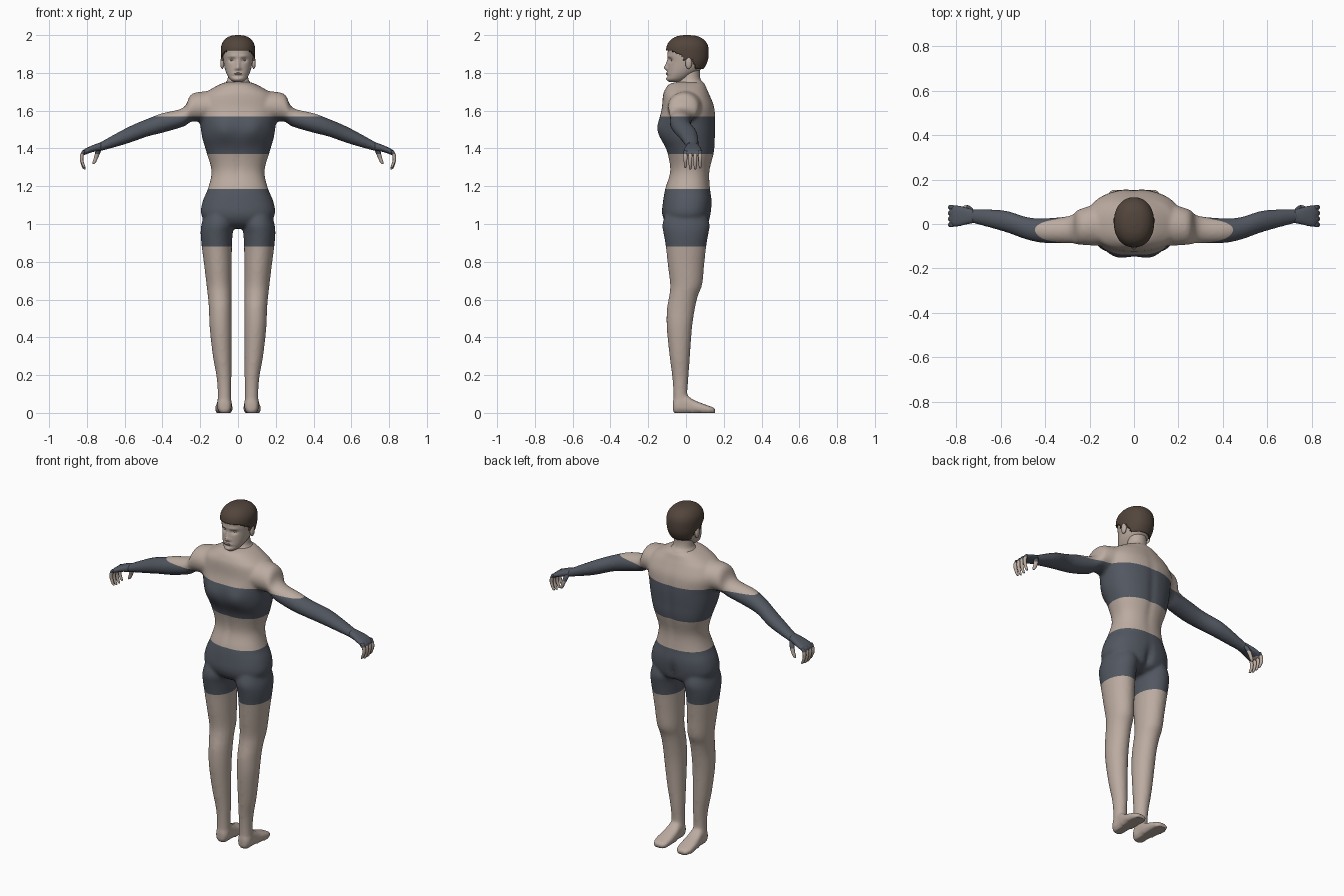
import bpy, bmesh
from math import cos, sin, pi, exp, copysign
from mathutils import Matrix, Vector


def material(name, rgb):
    m = bpy.data.materials.new(name)
    m.diffuse_color = (*rgb, 1)
    return m


skin = material("skin", (0.50, 0.41, 0.355))
cloth = material("dark_cloth", (0.085, 0.097, 0.12))
hair_mat = material("hair_brown", (0.085, 0.06, 0.045))
lip_mat = material("lip", (0.36, 0.22, 0.20))
eye_mat = material("eye", (0.45, 0.45, 0.45))


def loft(bm, secs, axis="z", n=32, steps=4, power=2.0, side=1):
    """Closed tube through sections (x, y, z, radius_a, radius_b), spline-smoothed."""
    rows = []
    for i in range(len(secs) - 1):
        p = [secs[max(0, min(len(secs) - 1, i + k))] for k in (-1, 0, 1, 2)]
        for s in range(steps + (i == len(secs) - 2)):
            t = s / steps
            rows.append([0.5 * (2*b + (c-a)*t + (2*a-5*b+4*c-d)*t*t + (3*b-a-3*c+d)*t**3)
                         for a, b, c, d in zip(*p)])
    rings = []
    for x, y, z, ra, rb in rows:
        ring = []
        for k in range(n):
            c, d = cos(2*pi*k/n), sin(2*pi*k/n)
            u = max(ra, .002) * copysign(abs(c)**(2/power), c)
            v = max(rb, .002) * copysign(abs(d)**(2/power), d)
            o = {"z": (u, v, 0), "x": (0, u, v), "y": (u, 0, v)}[axis]
            ring.append(bm.verts.new((side*(x+o[0]), y+o[1], z+o[2])))
        rings.append(ring)
    faces = [bm.faces.new((r[k], r[(k+1) % n], q[(k+1) % n], q[k]))
             for r, q in zip(rings, rings[1:]) for k in range(n)]
    faces += [bm.faces.new(rings[0]), bm.faces.new(rings[-1])]
    bmesh.ops.recalc_face_normals(bm, faces=faces)
    return [v for r in rings for v in r]


def front_back(rows):
    """(z, half width, front y, back y) -> loft sections."""
    return [(0, (f+b)/2, z, w, (b-f)/2) for z, w, f, b in rows]


def bump(verts, items, front=True):
    """Soft push along y: (x, z, radius x, radius z, amount)."""
    for v in verts:
        if (v.co.y < -.02) == front:
            v.co.y += sum(d * exp(-((v.co.x-x)/rx)**2 - ((v.co.z-z)/rz)**2)
                          for x, z, rx, rz, d in items)


def finish(name, bm, mats):
    me = bpy.data.meshes.new(name)
    for f in bm.faces:
        f.smooth = True
    bm.to_mesh(me)
    bm.free()
    for m in mats:
        me.materials.append(m)
    ob = bpy.data.objects.new(name, me)
    bpy.context.collection.objects.link(ob)
    return ob


def paint_bands(bm):
    for z in (.88, 1.185, 1.37, 1.57):
        bmesh.ops.bisect_plane(bm, geom=bm.verts[:] + bm.edges[:] + bm.faces[:],
                               plane_co=(0, 0, z), plane_no=(0, 0, 1))
    for f in bm.faces:
        z = f.calc_center_median().z
        f.material_index = int(.88 < z < 1.185 or 1.37 < z < 1.57)


# body: torso, legs, feet and arms fused into one skin
bm = bmesh.new()
torso = loft(bm, front_back([
    (.975, .06, -.05, .06), (1.0, .15, -.10, .115), (1.05, .195, -.126, .132),
    (1.12, .187, -.122, .137), (1.19, .158, -.11, .128), (1.28, .14, -.085, .126),
    (1.38, .167, -.10, .15), (1.46, .19, -.13, .155), (1.54, .202, -.138, .157),
    (1.62, .215, -.127, .15), (1.68, .19, -.122, .127), (1.71, .15, -.112, .113),
    (1.74, .095, -.09, .10), (1.752, .06, -.05, .08)]), n=48, power=2.3)
bump(torso, [(s*.075, 1.50, .06, .06, -.022) for s in (-1, 1)] + [(0, 1.3, .012, .12, .006)])
bump(torso, [(0, 1.03, .02, .06, -.02), (0, 1.42, .02, .2, -.008)], front=False)
for s in (-1, 1):
    loft(bm, [(.10, 0, 1.08, .07, .10), (.107, 0, 1.0, .086, .125), (.113, 0, .95, .085, .119),
              (.112, 0, .88, .08, .107), (.106, 0, .78, .073, .096), (.10, .001, .68, .067, .085),
              (.097, -.013, .62, .063, .076), (.094, -.027, .55, .06, .074),
              (.092, -.035, .45, .058, .067), (.084, -.033, .30, .049, .054),
              (.075, -.03, .20, .04, .044), (.072, -.03, .12, .036, .038),
              (.072, -.03, .03, .037, .037)], side=s)
    loft(bm, [(.072, -.07, .033, .022, .03), (.072, -.045, .04, .037, .043),
              (.072, 0, .045, .038, .048), (.073, .04, .033, .043, .036),
              (.075, .10, .021, .047, .024), (.075, .14, .014, .04, .017),
              (.074, .154, .011, .025, .012)], "y", power=2.8, side=s)
    loft(bm, [(.14, 0, 1.62, .10, .085), (.22, -.01, 1.62, .085, .077),
              (.255, -.015, 1.608, .077, .07), (.29, -.025, 1.565, .062, .05),
              (.40, -.03, 1.535, .056, .052), (.48, -.02, 1.51, .051, .047),
              (.57, .01, 1.475, .049, .044), (.65, .025, 1.442, .041, .035),
              (.72, .035, 1.413, .033, .025), (.75, .037, 1.403, .034, .02)], "x", side=s)
body = finish("body", bm, [skin, cloth])
rm = body.modifiers.new("fuse", "REMESH")
rm.mode, rm.voxel_size = "VOXEL", .009
sm = body.modifiers.new("soften", "SMOOTH")
sm.factor, sm.iterations = .5, 6
fused = bpy.data.meshes.new_from_object(body.evaluated_get(bpy.context.evaluated_depsgraph_get()))
body.modifiers.clear()
bm = bmesh.new()
bm.from_mesh(fused)
for v in bm.verts:
    if v.co.z < .006:
        v.co.z = 0
paint_bands(bm)
for f in bm.faces:
    f.smooth = True
bm.to_mesh(body.data)
bm.free()

# hands: palm, four hanging fingers and thumb
for s, label in ((-1, "right"), (1, "left")):
    bm = bmesh.new()
    loft(bm, [(.725, .035, 1.411, .031, .022), (.76, .036, 1.402, .039, .019),
              (.79, .036, 1.391, .046, .017), (.815, .036, 1.380, .046, .015),
              (.83, .036, 1.370, .043, .009)], "x", n=20, power=2.5, side=s)
    for k in range(4):
        y, e = -.003 + .026*k, (.008, 0, 0, .006)[k]
        loft(bm, [(.816, y, 1.388, .009, .011), (.826, y, 1.365, .010, .011),
                  (.828, y, 1.34, .009, .010), (.823, y, 1.315+e, .008, .009),
                  (.815, y, 1.295+e, .007, .007), (.811, y, 1.289+e, .003, .003)],
             n=10, steps=3, side=s)
    loft(bm, [(.735, .055, 1.405, .016, .014), (.742, .068, 1.38, .014, .013),
              (.752, .074, 1.35, .011, .011), (.762, .074, 1.325, .009, .009),
              (.766, .073, 1.317, .003, .003)], n=10, side=s)
    paint_bands(bm)
    finish(label + "_hand", bm, [skin, cloth])

# head with modelled face
head_rows = front_back([
    (1.752, .022, -.088, -.03), (1.765, .042, -.10, 0), (1.79, .058, -.100, .04),
    (1.82, .069, -.098, .08), (1.86, .077, -.095, .104), (1.90, .081, -.097, .111),
    (1.94, .08, -.093, .108), (1.968, .066, -.075, .09), (1.985, .042, -.045, .06),
    (1.991, .01, -.01, .02)])
bm = bmesh.new()
head = loft(bm, head_rows, n=72, steps=7, power=2.15)
pairs = [(s*x, z, a, b, d) for s in (-1, 1) for x, z, a, b, d in
         ((.032, 1.868, .016, .011, .012), (.03, 1.888, .022, .007, -.004),
          (.012, 1.822, .008, .008, -.006))]
bump(head, pairs + [(0, 1.828, .010, .013, -.016), (0, 1.85, .009, .02, -.010),
                    (0, 1.796, .022, .008, -.005), (0, 1.783, .03, .006, .004),
                    (0, 1.766, .02, .011, -.005)])
finish("head", bm, [skin])

# short hair cap cut from the skull shape along a hairline
bm = bmesh.new()
loft(bm, head_rows, n=72, steps=7, power=2.15)


def hairline(y):
    pts = [(-.2, 1.918), (-.07, 1.918), (-.045, 1.90), (-.02, 1.895), (-.01, 1.865),
           (.01, 1.875), (.035, 1.87), (.05, 1.825), (.2, 1.82)]
    for (a, za), (b, zb) in zip(pts, pts[1:]):
        if a <= y <= b:
            return za + (zb-za)*(y-a)/(b-a)


bmesh.ops.delete(bm, geom=[f for f in bm.faces
                 if f.calc_center_median().z < hairline(f.calc_center_median().y)], context="FACES")
hair = finish("hair", bm, [hair_mat])
shell = hair.modifiers.new("thickness", "SOLIDIFY")
shell.thickness, shell.offset = .009, 1

# flared neck
bm = bmesh.new()
loft(bm, [(0, .02, 1.71, .085, .09), (0, .022, 1.742, .07, .075), (0, .023, 1.765, .056, .055),
          (0, .025, 1.80, .052, .048), (0, .03, 1.84, .05, .05)])
finish("neck", bm, [skin])


# ears, eyes and lips
def ball(name, loc, scale, mat):
    bm = bmesh.new()
    bmesh.ops.create_uvsphere(bm, u_segments=20, v_segments=12, radius=1)
    bm.transform(Matrix.Translation(loc) @ Matrix.Diagonal(Vector((*scale, 1))))
    finish(name, bm, [mat])


for s, label in ((-1, "right"), (1, "left")):
    ball(label + "_ear", (s*.083, .014, 1.853), (.011, .018, .032), skin)
    ball(label + "_eye", (s*.032, -.068, 1.868), (.013, .0125, .007), eye_mat)
ball("lips", (0, -.098, 1.796), (.021, .009, .006), lip_mat)
